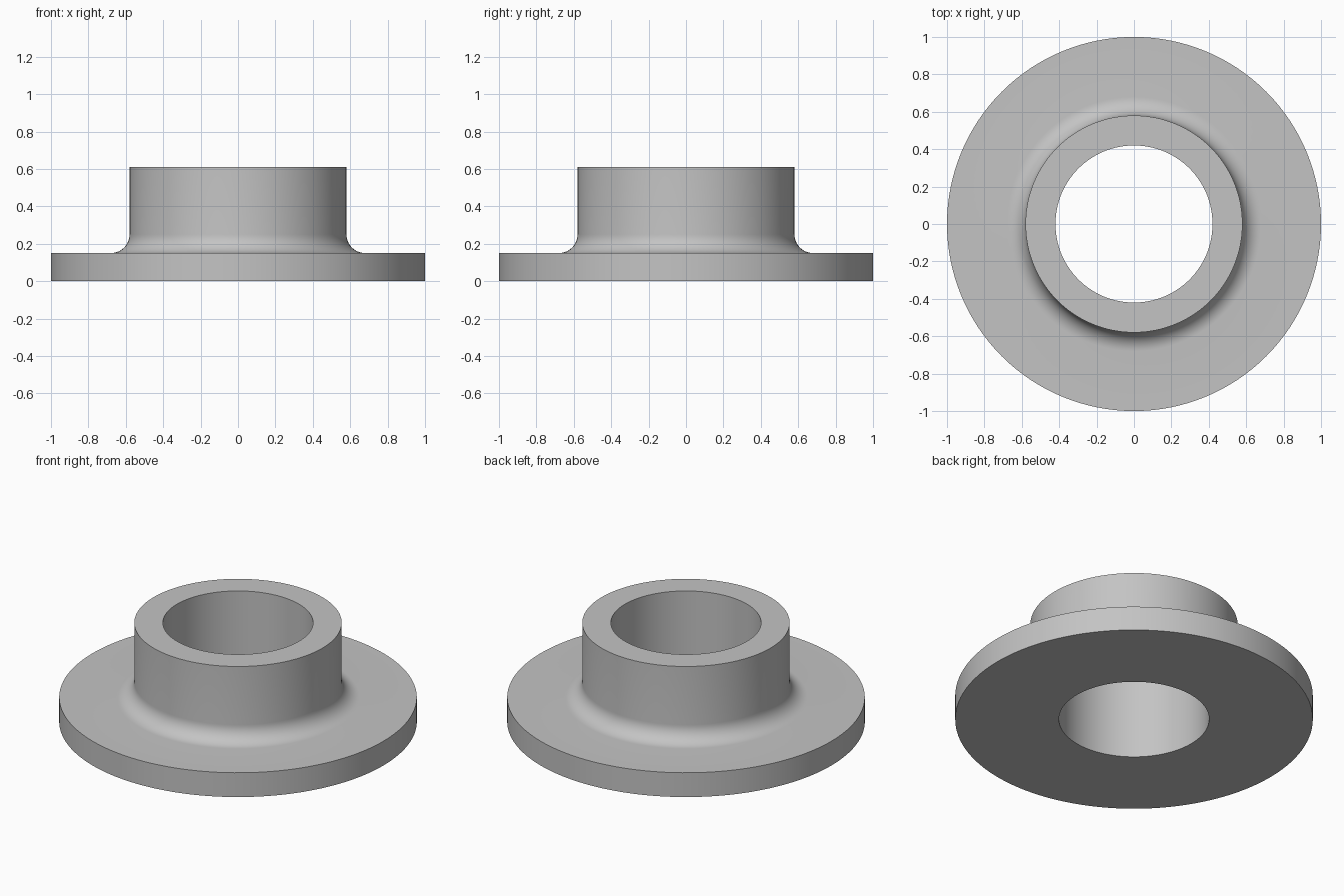
import bpy
import bmesh
import math
from mathutils import Matrix, Vector

cube = bpy.data.objects.get("Cube")
if cube:
    bpy.data.objects.remove(cube)

# Dimensions
FLANGE_R, FLANGE_H = 1.0, 0.15
COLLAR_R, TOTAL_H = 0.58, 0.61
BORE_R, FILLET = 0.42, 0.1
SEGMENTS, FILLET_STEPS = 128, 12

# Plain grey material
grey = bpy.data.materials.new("plain grey")
grey.use_nodes = True
color = (0.55, 0.55, 0.55, 1)
grey.diffuse_color = color
grey.node_tree.nodes["Principled BSDF"].inputs["Base Color"].default_value = color

# Closed half section: bore, flange, concave fillet, collar
profile = [(BORE_R, 0), (FLANGE_R, 0), (FLANGE_R, FLANGE_H)]
for i in range(FILLET_STEPS + 1):
    a = math.pi / 2 * i / FILLET_STEPS
    profile.append((COLLAR_R + FILLET * (1 - math.sin(a)),
                    FLANGE_H + FILLET * (1 - math.cos(a))))
profile += [(COLLAR_R, TOTAL_H), (BORE_R, TOTAL_H)]

# Revolve the section around z
bm = bmesh.new()
rings = []
for s in range(SEGMENTS):
    turn = Matrix.Rotation(math.tau * s / SEGMENTS, 3, "Z")
    rings.append([bm.verts.new(turn @ Vector((r, 0, z))) for r, z in profile])
for s, ring in enumerate(rings):
    following = rings[(s + 1) % SEGMENTS]
    for k in range(len(profile)):
        n = (k + 1) % len(profile)
        bm.faces.new((ring[k], following[k], following[n], ring[n]))
bmesh.ops.recalc_face_normals(bm, faces=bm.faces)

mesh = bpy.data.meshes.new("flanged_bushing")
bm.to_mesh(mesh)
bm.free()
mesh.materials.append(grey)
bushing = bpy.data.objects.new("flanged_bushing", mesh)
bpy.context.collection.objects.link(bushing)

# Smooth round walls, crisp rims
bpy.ops.object.select_all(action="DESELECT")
bushing.select_set(True)
bpy.context.view_layer.objects.active = bushing
bpy.ops.object.shade_smooth_by_angle(angle=math.radians(30))
